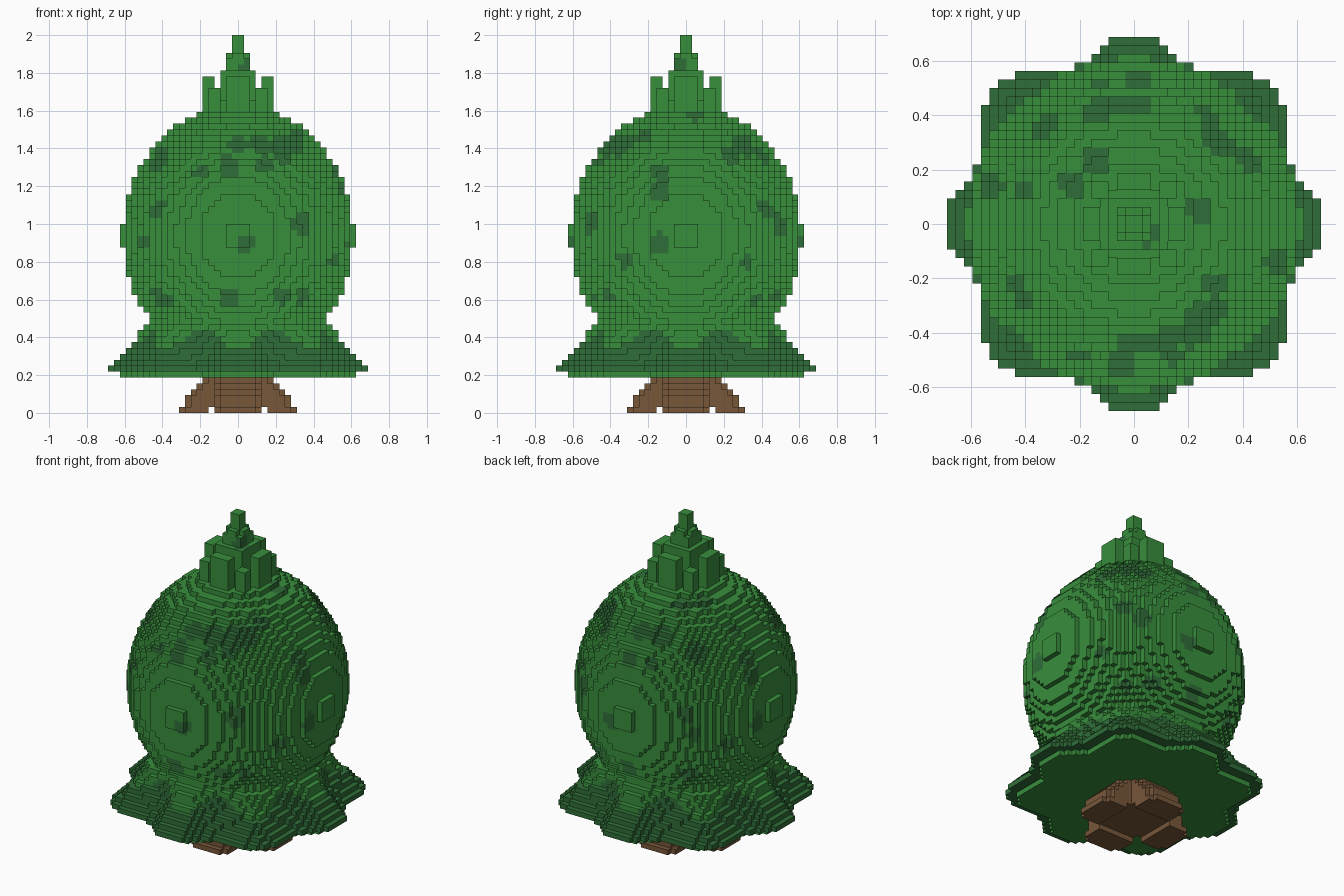
import bpy, bmesh, math
from mathutils import Vector

cube = bpy.data.objects.get("Cube")
if cube:
    bpy.data.objects.remove(cube, do_unlink=True)

V = 2 / 64            # voxel size
CZ = 30               # ellipsoid centre height in voxels
RA, RC = 19.61, 22.0  # ellipsoid radii in voxels


def material(name, rgb):
    lin = [((c / 255 + 0.055) / 1.055) ** 2.4 for c in rgb] + [1]
    m = bpy.data.materials.new(name)
    m.use_nodes = True
    m.diffuse_color = lin
    m.node_tree.nodes["Principled BSDF"].inputs["Base Color"].default_value = lin
    return m


MATS = [material("leaf_green", (56, 142, 60)),
        material("dark_green", (47, 110, 56)),
        material("bark_brown", (120, 87, 58))]


def cells(test, zs, half):
    """Voxels (min corners) whose centre passes the test."""
    span = range(-half, half)
    return {(x, y, z) for z in zs for x in span for y in span
            if test(x + .5, y + .5, z + .5)}


# Leafy ball
def in_ball(x, y, z):
    return (x * x + y * y) / RA ** 2 + ((z - CZ) / RC) ** 2 <= 1


# Eight-lobed sloping skirt, widest one layer above its base
SHRINK = {6: 2, 7: 0, 8: 1, 9: 2, 10: 3, 11: 4, 12: 5, 13: 5.5, 14: 6.2, 15: 7.2}


def in_skirt(x, y, z):
    k = int(z)
    a = math.atan2(y, x)
    fade = 1 - max(0, k - 7) / 11
    lobes = -1.6 * (1 - math.cos(8 * a)) + .25 * (1 - math.cos(4 * a))
    return math.hypot(x, y) <= 22.5 - SHRINK[k] + fade * lobes


# Trunk core with four arched roots along the axes
REACH = [10, 9, 9, 8, 7, 6]


def in_trunk(x, y, z):
    k = int(z)
    far, side = max(abs(x), abs(y)), min(abs(x), abs(y))
    width = min(4, REACH[k] - far + 2.5)
    root = far < REACH[k] and side < width
    if k == 0:
        return root and far > 5
    return root or math.hypot(x, y) < 5.6


# Crown of upright prongs around a stepped spire
def in_crown(x, y, z):
    far, side = max(abs(x), abs(y)), min(abs(x), abs(y))
    if far < 6 and far > 4 and side < 2:
        return z < 57
    if 3 < side and far < 5:
        return z < 55
    if z < 53:
        return math.hypot(x, y) < 5
    spire = 3 if z < 58 else 2 if z < 61 else 1
    return far < spire and (spire == 1 or side < spire - 1 or z < 60)


skirt = cells(in_skirt, range(6, 16), 24)
trunk = cells(in_trunk, range(0, 6), 11)
crown = cells(in_crown, range(51, 64), 7)
ball = cells(in_ball, range(8, 52), 21) - skirt - crown
SOLID = skirt | trunk | crown | ball

# Dark spots: (across, up, radius) as placed on each side of the ball
FRONT = [(-.43, 1.35, .06), (-.2, 1.28, .04), (-.05, 1.28, .05), (.28, 1.42, .07),
         (.23, 1.36, .05), (.33, 1.0, .055), (.04, .9, .05), (-.05, .61, .05),
         (-.42, .62, .05), (.23, .62, .045), (-.5, .9, .04), (.5, .8, .035)]
RIGHT = [(-.42, 1.42, .06), (-.13, 1.28, .05), (.23, 1.35, .045), (-.14, 1.18, .05),
         (-.5, 1.02, .045), (-.14, .9, .05), (-.32, .81, .045), (.42, 1.08, .05),
         (.45, 1.43, .06), (-.42, .62, .045), (.38, .6, .035)]
TOP = [(-.14, .24, .05), (-.23, .15, .05), (.24, .05, .05), (.41, .24, .045),
       (.31, -.22, .05), (.23, -.35, .06), (-.42, -.27, .06), (-.05, -.5, .05),
       (-.41, .13, .035), (.14, -.49, .045)]


def depth(u, w):
    """Horizontal distance from the axis plane to the ball surface."""
    a, c = RA * V, RC * V
    return a * math.sqrt(max(0, 1 - (u / a) ** 2 - ((w - CZ * V) / c) ** 2))


SPOTS = []
for u, w, r in FRONT:
    SPOTS.append((Vector((u, -depth(u, w), w)), r))
    SPOTS.append((Vector((u * .9 + .06, depth(u * .9 + .06, w), w)), r))
for u, w, r in RIGHT:
    SPOTS.append((Vector((depth(u, w), u, w)), r))
    SPOTS.append((Vector((-depth(-u, w), -u, w)), r))
for u, w, r in TOP:
    h = RC * V * math.sqrt(1 - (u * u + w * w) / (RA * V) ** 2)
    SPOTS.append((Vector((u, w, CZ * V + h)), r))


def ball_colour(cell, p):
    return int(any((p - c).length < r + .004 for c, r in SPOTS))


def skirt_colour(cell, p):
    x, y, z = (c + .5 for c in cell)
    edge = 12.5 - 1.7 * math.cos(8 * math.atan2(y, x))
    return int(7 < z < edge)


def crown_colour(cell, p):
    return int((p - Vector((.05, -.04, 1.83))).length < .045)


# Outward faces of a voxel: normal followed by its four corners
FACES = []
for axis in range(3):
    for s in (0, 1):
        n = [0, 0, 0]
        n[axis] = 2 * s - 1
        loop = []
        for b, c in ((0, 0), (1, 0), (1, 1), (0, 1)):
            q = [0, 0, 0]
            q[axis], q[(axis + 1) % 3], q[(axis + 2) % 3] = s, b, c
            loop.append(tuple(q))
        FACES.append((tuple(n), loop if s else loop[::-1]))


def build(name, part, colour):
    """Make one object from the exposed voxel faces of a part."""
    bm = bmesh.new()
    verts = {}
    for cell in sorted(part):
        for n, loop in FACES:
            if tuple(c + d for c, d in zip(cell, n)) in SOLID:
                continue
            corners = []
            for q in loop:
                key = tuple(c + d for c, d in zip(cell, q))
                if key not in verts:
                    verts[key] = bm.verts.new([k * V for k in key])
                corners.append(verts[key])
            f = bm.faces.new(corners)
            f.material_index = colour(cell, f.calc_center_median())
    mesh = bpy.data.meshes.new(name)
    bm.to_mesh(mesh)
    bm.free()
    for m in MATS:
        mesh.materials.append(m)
    obj = bpy.data.objects.new(name, mesh)
    bpy.context.collection.objects.link(obj)


build("trunk", trunk, lambda cell, p: 2)
build("leaf_skirt", skirt, skirt_colour)
build("leaf_ball", ball, ball_colour)
build("crown_spire", crown, crown_colour)
